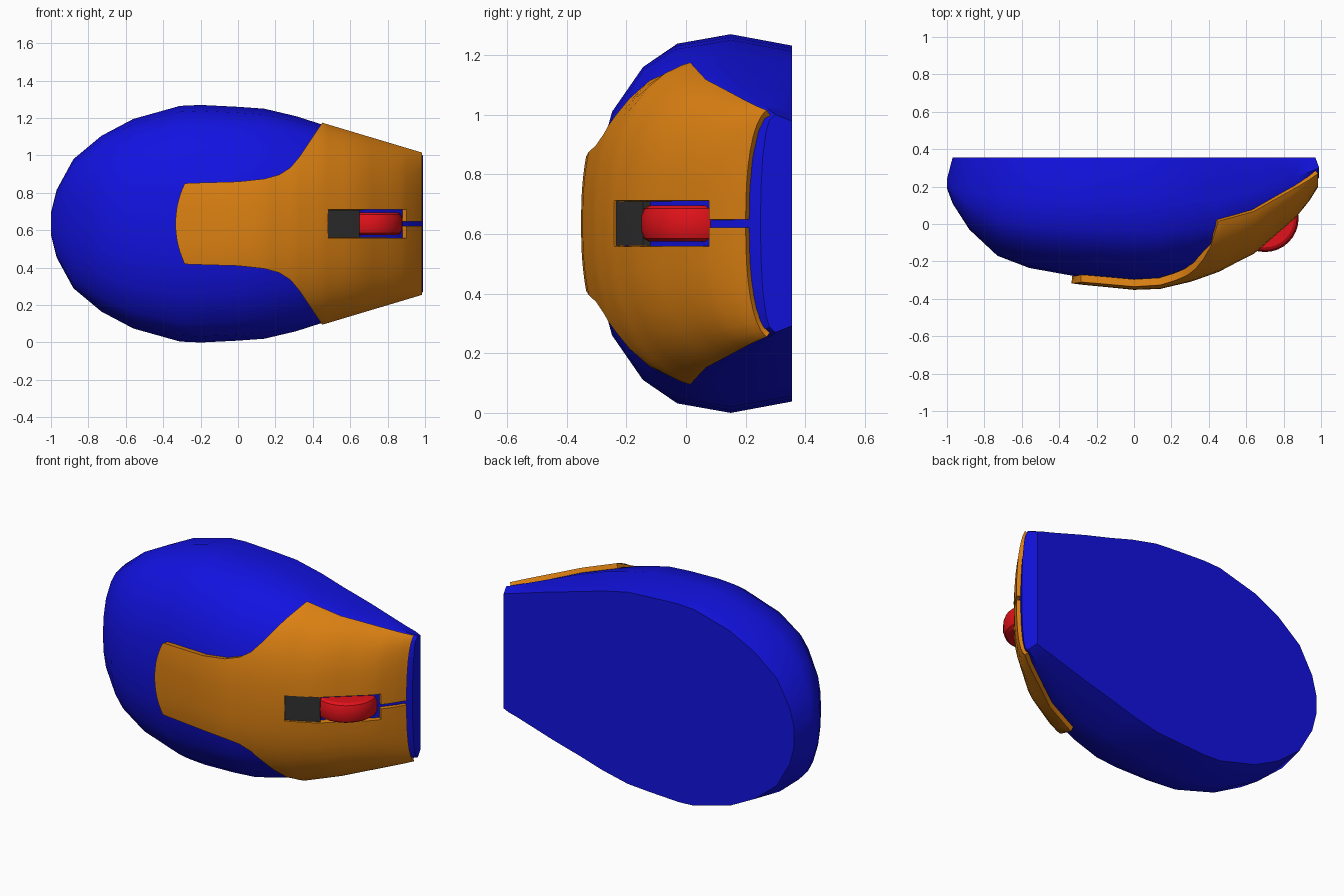
import bpy, bmesh, math

if "Cube" in bpy.data.objects:
    bpy.data.objects.remove(bpy.data.objects["Cube"])

CZ = 0.635    # centre line of the width
BASE = 0.355  # y of the flat underside
P = 2.4       # superellipse exponent of the cross-section

# Sections along the length: x, half width, y of the ridge, y of the widest point
SECTIONS = [
    (-1.0, .06, .19, .24), (-.97, .18, .11, .20), (-.88, .345, -.03, .18),
    (-.73, .47, -.17, .15), (-.56, .56, -.235, .15), (-.31, .63, -.28, .15),
    (-.2, .635, -.29, .15), (0, .625, -.31, .15), (.14, .615, -.305, .15),
    (.31, .575, -.265, .14), (.45, .53, -.215, .12), (.64, .475, -.12, .17),
    (.87, .40, .08, .25), (.94, .38, .17, .28), (.99, .365, .25, .30)]
# Half width of the top shell along the length
SHELL_EDGE = [(-.34, .215), (.0, .225), (.14, .24), (.22, .262), (.28, .30),
              (.33, .36), (.45, .54), (.985, .38)]


def lerp_table(table, x):
    if x <= table[0][0]:
        return table[0][1:]
    for a, b in zip(table, table[1:]):
        if x <= b[0]:
            f = (x - a[0]) / (b[0] - a[0])
            return tuple(p + (q - p) * f for p, q in zip(a[1:], b[1:]))
    return table[-1][1:]


def surface_y(x, z, off=0.0):
    w, t, yw = lerp_table(SECTIONS, x)
    w, t = w + off * .5, t - off
    u = min(abs(z) / w, 1)
    return t + (yw - t) * (1 - (1 - u ** P) ** (1 / P))


def material(name, rgb):
    m = bpy.data.materials.new(name)
    m.diffuse_color = (*rgb, 1)
    m.use_nodes = True
    m.node_tree.nodes["Principled BSDF"].inputs["Base Color"].default_value = m.diffuse_color
    return m


def finish(name, bm, mat, angle):
    bmesh.ops.recalc_face_normals(bm, faces=bm.faces)
    me = bpy.data.meshes.new(name)
    bm.to_mesh(me)
    bm.free()
    ob = bpy.data.objects.new(name, me)
    bpy.context.collection.objects.link(ob)
    me.materials.append(mat)
    bpy.ops.object.select_all(action='DESELECT')
    bpy.context.view_layer.objects.active = ob
    ob.select_set(True)
    bpy.ops.object.shade_smooth_by_angle(angle=math.radians(angle))
    return ob


def draped_patch(name, xs, columns, off, depth, mat, skip=lambda x, z: False, bow=0):
    """Sheet following the body surface, thickened towards the body."""
    bm = bmesh.new()
    rows = []
    for i, x in enumerate(xs):
        row = []
        for z in columns(x):
            xx = x + (bow * (z / .215) ** 2 if i == 0 else 0)
            row.append(((xx, z), bm.verts.new((xx, surface_y(xx, z, off), CZ + z))))
        rows.append(row)
    for r0, r1 in zip(rows, rows[1:]):
        for j in range(len(r0) - 1):
            quad = [r0[j], r0[j + 1], r1[j + 1], r1[j]]
            mx = sum(q[0][0] for q in quad) / 4
            mz = sum(q[0][1] for q in quad) / 4
            if not skip(mx, mz):
                bm.faces.new([q[1] for q in quad])
    bmesh.ops.delete(bm, geom=[v for v in bm.verts if not v.link_faces], context='VERTS')
    bmesh.ops.recalc_face_normals(bm, faces=bm.faces)
    bm.faces.ensure_lookup_table()
    if bm.faces[0].normal.y > 0:
        bmesh.ops.reverse_faces(bm, faces=bm.faces)
    # thicken: copy the sheet inward and bridge the rims
    top = list(bm.faces)
    rims = [e for e in bm.edges if e.is_boundary]
    bm.normal_update()
    inner = {v: bm.verts.new(v.co - v.normal * depth) for v in list(bm.verts)}
    for f in top:
        bm.faces.new([inner[v] for v in reversed(f.verts)])
    for e in rims:
        a, b = e.verts
        bm.faces.new([a, b, inner[b], inner[a]])
    return finish(name, bm, mat, 40)


blue = material("blue", (.006, .006, .75))
orange = material("orange", (.72, .22, .006))
red = material("red", (.75, .006, .01))
dark = material("dark", (.03, .03, .03))

# Body: lofted sections with a flat underside
bm = bmesh.new()
half = [.95, .84, .6, .3]
us = [1] + half + [0] + [-u for u in reversed(half)] + [-1]
rings = []
for x, w, t, yw in SECTIONS:
    bx = x * .97 if x < 0 else min(x, .97)
    pts = [(bx, BASE, w * .94)]
    pts += [(x, surface_y(x, u * w), u * w) for u in us]
    pts += [(bx, BASE, -w * .94)]
    rings.append([bm.verts.new((px, py, CZ + pz)) for px, py, pz in pts])
for a, b in zip(rings, rings[1:]):
    n = len(a)
    for j in range(n):
        k = (j + 1) % n
        bm.faces.new((a[j], a[k], b[k], b[j]))
bm.faces.new(rings[0])
bm.faces.new(rings[-1])
finish("body", bm, blue, 25)

# Top shell: button cover with the wheel opening and the slit between the buttons
SLOT, SLIT = .077, .013


def shell_columns(x):
    b = lerp_table(SHELL_EDGE, x)[0]
    side = [SLIT, SLOT] + [SLOT + (b - SLOT) * math.sin(i / 8 * math.pi / 2) for i in range(1, 9)]
    return [-z for z in reversed(side)] + side


shell_xs = [-.335, -.26, -.17, -.08, 0, .08, .14, .18, .22, .25, .28, .305, .33, .37, .41, .45,
            .48, .56, .64, .72, .80, .87, .90, .94, .965, .985]
draped_patch("button_shell", shell_xs, shell_columns, .042, .04, orange,
             skip=lambda x, z: (.48 < x < .90 and abs(z) < SLOT) or (x > .90 and abs(z) < SLIT),
             bow=.05)

# Dark insert behind the wheel
draped_patch("wheel_insert", [.47, .53, .59, .65], lambda x: [-.074, 0, .074],
             .034, .05, dark)

# Scroll wheel: revolved rounded tyre
bm = bmesh.new()
profile = [(.155, -.06), (.171, -.05), (.18, -.025), (.18, .025), (.171, .05), (.155, .06)]
N = 32
loops = []
for i in range(N):
    a = 2 * math.pi * i / N
    loops.append([bm.verts.new((.70 + r * math.cos(a), .03 + r * math.sin(a), CZ + z))
                  for r, z in profile])
for i in range(N):
    a, b = loops[i], loops[(i + 1) % N]
    for j in range(len(profile) - 1):
        bm.faces.new((a[j], a[j + 1], b[j + 1], b[j]))
for j in (0, -1):
    bm.faces.new([l[j] for l in loops])
finish("scroll_wheel", bm, red, 30)
